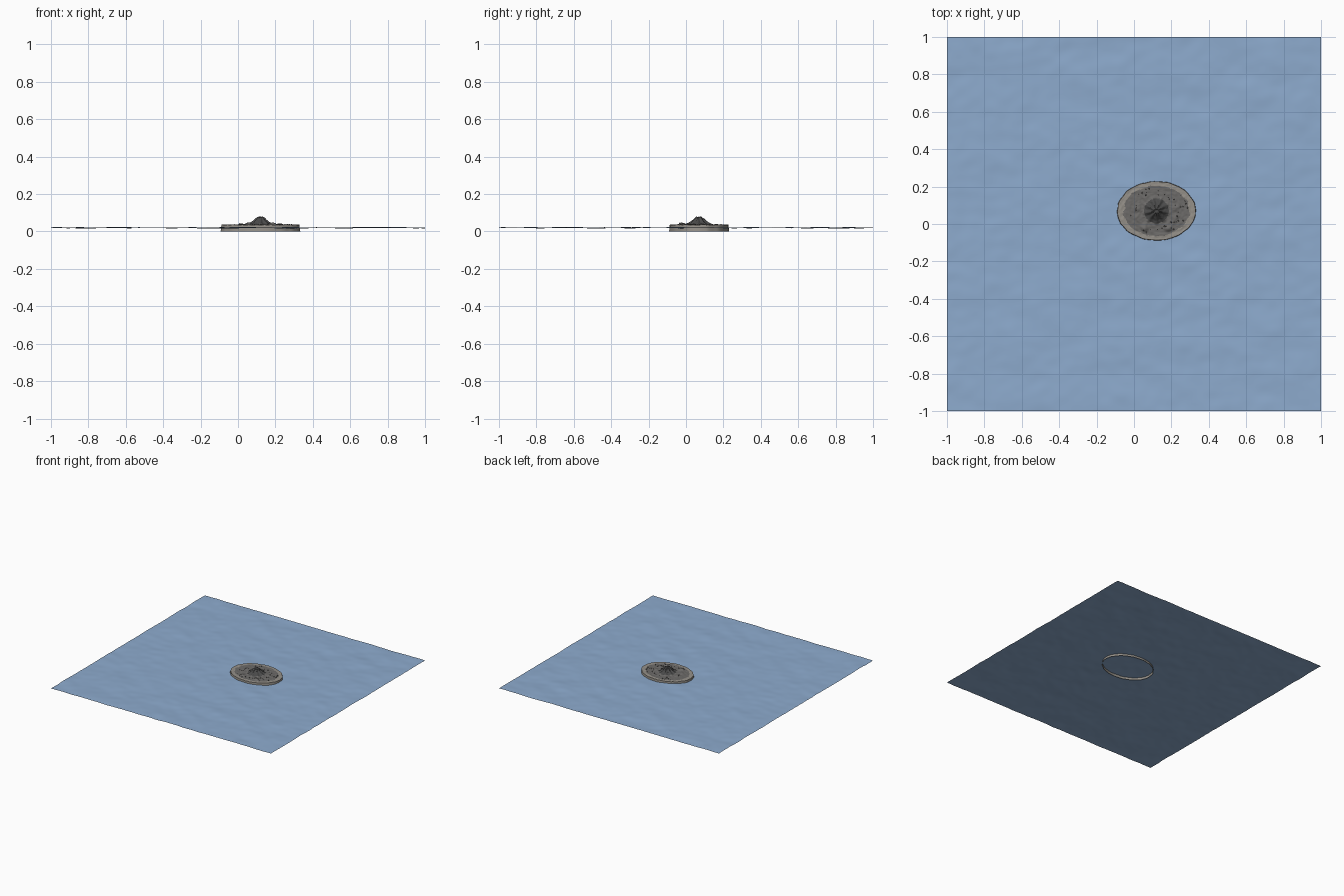
import bpy, bmesh, math, random
from mathutils import Vector, noise

if "Cube" in bpy.data.objects:
    bpy.data.objects.remove(bpy.data.objects["Cube"])

random.seed(4)
CX, CY, RX, RY = 0.12, 0.07, 0.213, 0.16   # island centre and half sizes


def material(name, rgb):
    m = bpy.data.materials.new(name)
    m.diffuse_color = (*rgb, 1)
    m.use_nodes = True
    m.node_tree.nodes["Principled BSDF"].inputs["Base Color"].default_value = m.diffuse_color
    return m


sand = material("sand", (0.30, 0.28, 0.25))
rock = material("rock", (0.15, 0.145, 0.14))
lava = material("dark_rock", (0.07, 0.07, 0.07))
water = material("water", (0.27, 0.41, 0.62))


def finish(name, bm, mats, angle=None):
    me = bpy.data.meshes.new(name)
    bm.to_mesh(me)
    bm.free()
    for m in mats:
        me.materials.append(m)
    ob = bpy.data.objects.new(name, me)
    bpy.context.collection.objects.link(ob)
    if angle:
        bpy.ops.object.select_all(action='DESELECT')
        ob.select_set(True)
        bpy.context.view_layer.objects.active = ob
        bpy.ops.object.shade_smooth_by_angle(angle=math.radians(angle))
    return ob


def curve(points, t):
    """Piecewise linear height profile."""
    for (a, za), (b, zb) in zip(points, points[1:]):
        if t <= b:
            return za + (zb - za) * (t - a) / (b - a)
    return points[-1][1]


def bump(x, y, px, py, r):
    return math.exp(-((x - px) ** 2 + (y - py) ** 2) / (r * r))


# Island: beach, plateau, side hills and front ridge
BASE = [(0, .038), (.55, .036), (.72, .033), (.84, .026), (.93, .016), (1, .001)]
CONE = [(0, .075), (.012, .079), (.022, .071), (.035, .058), (.05, .046), (.072, .036), (9, 0)]
HILLS = [(s * dx + CX, y, r, h) for s in (-1, 1) for dx, y, r, h in
         ((.10, .085, .018, .006), (.065, -.025, .022, .013), (.10, .03, .02, .004))]


def ground(x, y):
    dx, dy = x - CX, y - CY
    t = math.hypot(dx / RX, dy / RY)
    z = curve(BASE, t)
    for hx, hy, r, h in HILLS:
        z += h * bump(x, y, hx, hy, r)
    # Shallow drowned shelf along the straight front shore
    if y < -0.045:
        z = min(z, max(0.001, 0.024 - (-0.045 - y) * 0.5))
    rough = noise.noise(Vector((x * 60, y * 60, 3))) * .003
    rough += noise.noise(Vector((x * 140, y * 140, 9))) * .0015
    z += rough * min(1, max(0, (1 - t) * 6))
    rib = 1 + .12 * math.sin(9 * math.atan2(dy, dx))
    return max(z, curve(CONE, math.hypot(dx, dy) * rib) + rough)


bm = bmesh.new()
RINGS, SEG = 48, 120
top = bm.verts.new((CX, CY, ground(CX, CY)))
prev = None
for i in range(1, RINGS + 1):
    t = i / RINGS
    ring = []
    for j in range(SEG):
        a = 2 * math.pi * j / SEG
        w = 1 + .02 * noise.noise(Vector((math.cos(a) * 5, math.sin(a) * 5, 1))) * t
        x, y = CX + RX * t * w * math.cos(a), CY + RY * t * w * math.sin(a)
        ring.append(bm.verts.new((x, y, max(0, ground(x, y)) if i < RINGS else 0)))
    for j in range(SEG):
        k = (j + 1) % SEG
        if prev:
            f = bm.faces.new((prev[j], ring[j], ring[k], prev[k]))
        else:
            f = bm.faces.new((top, ring[j], ring[k]))
        c = f.calc_center_median()
        r = math.hypot(c.x - CX, c.y - CY)
        edge = .84 + .05 * noise.noise(Vector((c.x * 30, c.y * 30, 5)))
        f.material_index = 2 if r < .066 else 1 if t < edge else 0
    prev = ring
finish("island", bm, [sand, rock, lava], 40)

# Boulders scattered over the plateau
bm = bmesh.new()
for i in range(46):
    a = random.uniform(0, 2 * math.pi)
    t = random.uniform(.5, .8)
    x, y = CX + RX * t * math.cos(a), CY + RY * t * math.sin(a)
    if y < -.05:
        continue
    s = random.uniform(.002, .005)
    vs = bmesh.ops.create_icosphere(bm, subdivisions=1, radius=s)['verts']
    for v in vs:
        v.co *= random.uniform(.75, 1.2)
        v.co += Vector((x, y, ground(x, y)))
finish("boulders", bm, [rock])

# Rippled sea surface
bm = bmesh.new()
bmesh.ops.create_grid(bm, x_segments=110, y_segments=110, size=1)
for v in bm.verts:
    x, y = v.co.x, v.co.y
    v.co.z = (.020 + .004 * noise.noise(Vector((x * 5 + y * 2, y * 7, 0)))
              + .002 * noise.noise(Vector((x * 13, y * 17, 4))))
finish("sea", bm, [water], 60)
